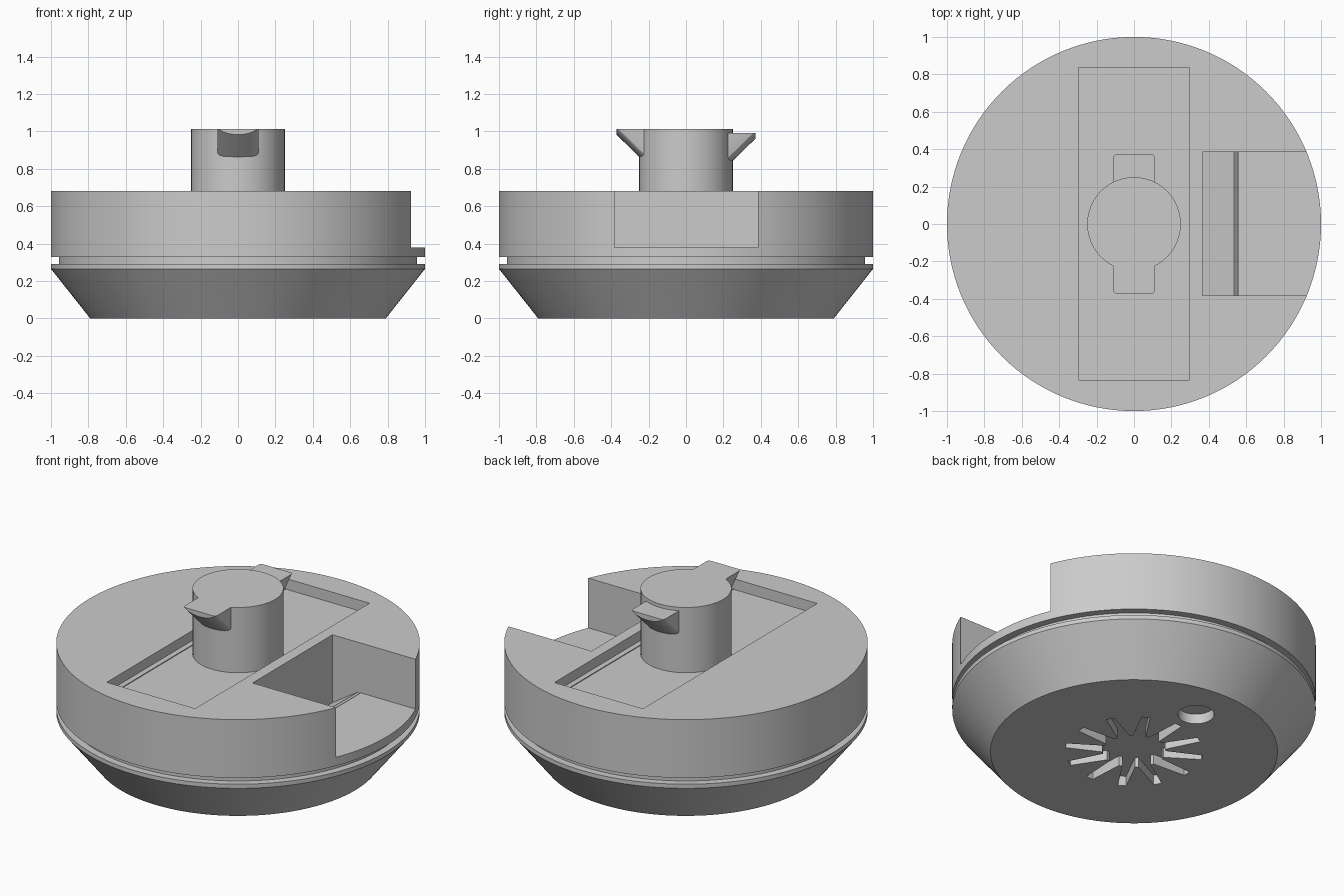
import bpy, bmesh
from math import cos, sin, pi, radians, sqrt
from mathutils import Vector

default = bpy.data.objects.get("Cube")
if default:
    bpy.data.objects.remove(default)

grey = bpy.data.materials.new("plain grey")
grey.use_nodes = True
colour = (0.6, 0.6, 0.6, 1)
grey.diffuse_color = colour
grey.node_tree.nodes["Principled BSDF"].inputs["Base Color"].default_value = colour


def make(name, bm):
    bmesh.ops.recalc_face_normals(bm, faces=bm.faces)
    mesh = bpy.data.meshes.new(name)
    bm.to_mesh(mesh)
    bm.free()
    ob = bpy.data.objects.new(name, mesh)
    bpy.context.collection.objects.link(ob)
    mesh.materials.append(grey)
    return ob


def activate(ob):
    bpy.ops.object.select_all(action='DESELECT')
    ob.select_set(True)
    bpy.context.view_layer.objects.active = ob


def smooth(ob):
    activate(ob)
    bpy.ops.object.shade_smooth_by_angle(angle=radians(25))


def prism(name, points, direction):
    """Extrude a closed outline of 3D points along a direction."""
    bm = bmesh.new()
    face = bm.faces.new([bm.verts.new(p) for p in points])
    new = bmesh.ops.extrude_face_region(bm, geom=[face])["geom"]
    verts = [v for v in new if isinstance(v, bmesh.types.BMVert)]
    bmesh.ops.translate(bm, verts=verts, vec=Vector(direction))
    return make(name, bm)


def lathe(name, profile, steps=128):
    """Revolve a radius/height profile around z, closing both ends."""
    bm = bmesh.new()
    rings = [[bm.verts.new((r * cos(2 * pi * i / steps), r * sin(2 * pi * i / steps), z))
              for i in range(steps)] for r, z in profile]
    for a, b in zip(rings, rings[1:]):
        for i in range(steps):
            j = (i + 1) % steps
            bm.faces.new((a[i], a[j], b[j], b[i]))
    bm.faces.new(rings[0])
    bm.faces.new(rings[-1])
    return make(name, bm)


def cut(ob, cutter):
    cutter.hide_render = True
    mod = ob.modifiers.new("cut", 'BOOLEAN')
    mod.operation = 'DIFFERENCE'
    mod.solver = 'EXACT'
    mod.object = cutter
    activate(ob)
    bpy.ops.object.modifier_apply(modifier=mod.name)
    bpy.data.objects.remove(cutter)


def box_cutter(x, y0, y1, z):
    return prism("channel_cutter", [(-x, y0, z), (x, y0, z), (x, y1, z), (-x, y1, z)], (0, 0, 1))


# Round body with chamfered base and a groove around the rim
body = lathe("body", [(0.79, 0), (1, 0.265), (1, 0.29), (0.957, 0.29),
                      (0.957, 0.328), (1, 0.328), (1, 0.682)])

# Long top channel with a shallow step along each side
cut(body, box_cutter(0.297, -0.835, 0.838, 0.622))
cut(body, box_cutter(0.265, -0.835, 0.838, 0.617))

# Side pocket with a ramp rising to a small groove and an open ledge
pocket = [(0.365, 0.27), (0.535, 0.38), (0.555, 0.36), (0.555, 0.38),
          (1.2, 0.38), (1.2, 0.9), (0.365, 0.9)]
cut(body, prism("pocket_cutter", [(x, -0.382, z) for x, z in pocket], (0, 0.767, 0)))

# Star recess under the base: tapered slots around a central disc
star = []
arms = 12
for k in range(arms):
    a = 2 * pi * k / arms
    for r, w in ((0.17, -0.035), (0.38, -0.023), (0.38, 0.023), (0.17, 0.035)):
        star.append((r * cos(a) - w * sin(a), r * sin(a) + w * cos(a), -0.1))
cut(body, prism("star_cutter", star, (0, 0, 0.16)))

# Round hole under the base
hole = [(0.1 * cos(2 * pi * i / 48), 0.53 + 0.1 * sin(2 * pi * i / 48), -0.1) for i in range(48)]
cut(body, prism("hole_cutter", hole, (0, 0, 0.16)))
smooth(body)

# Central post
post = lathe("post", [(0.25, 0.612), (0.25, 1.013)], 96)
smooth(post)


def lug(name, side, top):
    """Slanted lug with a rounded underside, trimmed flat on top and at the tip."""
    half, sag, steps = 0.11, 0.05, 16
    outline = []
    for i in range(steps + 1):
        t = -cos(pi * i / steps)
        outline.append((half * t, 0.12 * side, top - 0.275 + sag * (1 - sqrt(max(0, 1 - t * t)))))
    outline += [(half, 0.12 * side, 1.4), (-half, 0.12 * side, 1.4)]
    ob = prism(name, outline, (0, 0.35 * side, 0.34))
    bm = bmesh.new()
    bm.from_mesh(ob.data)
    for point, normal in (((0, 0, top), (0, 0, 1)), ((0, 0.372 * side, 0), (0, side, 0))):
        result = bmesh.ops.bisect_plane(bm, geom=bm.verts[:] + bm.edges[:] + bm.faces[:],
                                        plane_co=point, plane_no=normal, clear_outer=True)
        edges = [e for e in result["geom_cut"] if isinstance(e, bmesh.types.BMEdge)]
        bmesh.ops.holes_fill(bm, edges=edges)
    bmesh.ops.recalc_face_normals(bm, faces=bm.faces)
    bm.to_mesh(ob.data)
    bm.free()
    smooth(ob)


# Locking lugs, the rear one slightly lower
lug("front_lug", -1, 1.013)
lug("back_lug", 1, 0.992)
